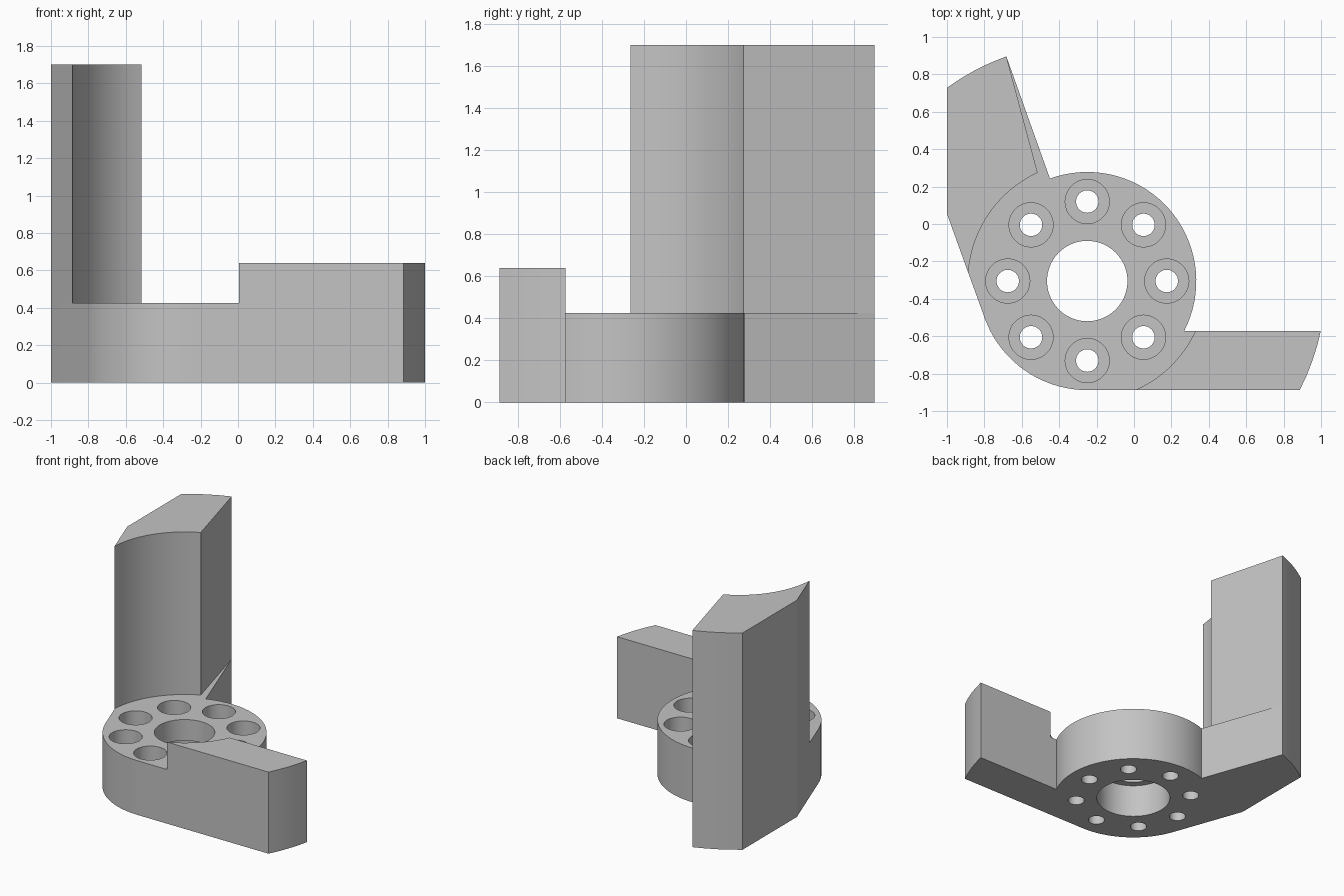
import bpy, bmesh
from math import cos, sin, pi, radians, degrees, atan2, sqrt

old = bpy.data.objects.get("Cube")
if old:
    bpy.data.objects.remove(old, do_unlink=True)

# Main dimensions
CX, CY = -0.25, -0.305            # hub axis
HUB_R, INNER_R, OUTER_R = 0.583, 0.637, 1.277
BASE_H, PAD_H, WALL_H = 0.425, 0.64, 1.70
ARM_Y, LEFT_X = -0.572, -1.0      # arm back face, trimmed left side

grey = bpy.data.materials.new("plain grey")
grey.use_nodes = True
colour = (0.55, 0.55, 0.55, 1)
grey.diffuse_color = colour
grey.node_tree.nodes["Principled BSDF"].inputs["Base Color"].default_value = colour


def arc(r, a0, a1):
    """Points on a circle about the hub axis, angles in degrees."""
    n = max(3, round(abs(a1 - a0) / 4))
    angles = [radians(a0 + (a1 - a0) * i / n) for i in range(n + 1)]
    return [(CX + r * cos(a), CY + r * sin(a)) for a in angles]


def finish(name, bm):
    bmesh.ops.recalc_face_normals(bm, faces=bm.faces)
    mesh = bpy.data.meshes.new(name)
    bm.to_mesh(mesh)
    bm.free()
    mesh.materials.append(grey)
    obj = bpy.data.objects.new(name, mesh)
    bpy.context.collection.objects.link(obj)
    return obj


def prism(name, outline, z0, z1):
    bm = bmesh.new()
    face = bm.faces.new([bm.verts.new((x, y, z0)) for x, y in outline])
    top = bmesh.ops.extrude_face_region(bm, geom=[face])["geom"]
    bmesh.ops.translate(bm, vec=(0, 0, z1 - z0),
                        verts=[v for v in top if isinstance(v, bmesh.types.BMVert)])
    return finish(name, bm)


def stepped_plug(bm, x, y, profile, sides=48):
    """Closed round solid through (radius, height) rings."""
    rings = [[bm.verts.new((x + r * cos(2 * pi * i / sides),
                            y + r * sin(2 * pi * i / sides), z))
              for i in range(sides)] for r, z in profile]
    for low, high in zip(rings, rings[1:]):
        for i in range(sides):
            j = (i + 1) % sides
            bm.faces.new((low[i], low[j], high[j], high[i]))
    bm.faces.new(rings[0])
    bm.faces.new(rings[-1])


# Angles where the outlines meet
back_a = degrees(atan2(ARM_Y - CY, sqrt(HUB_R**2 - (ARM_Y - CY)**2)))
pad_back_a = degrees(atan2(ARM_Y - CY, sqrt(INNER_R**2 - (ARM_Y - CY)**2)))
tip_back_a = degrees(atan2(ARM_Y - CY, sqrt(OUTER_R**2 - (ARM_Y - CY)**2)))
tip_front_a = degrees(atan2(-HUB_R, sqrt(OUTER_R**2 - HUB_R**2)))
pad_front_a = degrees(atan2(-HUB_R, sqrt(INNER_R**2 - HUB_R**2)))
wall_tip_a = 109.8
wall_trim_a = degrees(atan2(sqrt(OUTER_R**2 - (LEFT_X - CX)**2), LEFT_X - CX))
left_corner = (LEFT_X, 0.055)

right_tip = arc(OUTER_R, tip_front_a, tip_back_a)
wall_tip = arc(OUTER_R, wall_tip_a, wall_trim_a)

# Base: hub with both arms
base = prism("base", arc(HUB_R, back_a, 110) + wall_tip + [left_corner]
             + arc(HUB_R, 200, 270) + right_tip, 0, BASE_H)

# Low raised pad and tall wall
pad = prism("raised_pad", right_tip + arc(INNER_R, pad_back_a, pad_front_a), BASE_H, PAD_H)
wall = prism("tall_wall", wall_tip + [left_corner] + arc(INNER_R, 176.2, 114.6),
             BASE_H, WALL_H)

# Centre bore, wider underneath, and eight counterbored bolt holes
bm = bmesh.new()
stepped_plug(bm, CX, CY, [(0.27, -0.1), (0.27, 0.26), (0.215, 0.26), (0.215, 0.5)], 72)
for k in range(8):
    a = k * pi / 4
    stepped_plug(bm, CX + 0.425 * cos(a), CY + 0.425 * sin(a),
                 [(0.06, -0.1), (0.06, 0.2), (0.118, 0.2), (0.118, 0.5)])
cutter = finish("hole_cutter", bm)
cutter.hide_render = True

cut = base.modifiers.new("holes", "BOOLEAN")
cut.operation = "DIFFERENCE"
cut.solver = "EXACT"
cut.object = cutter
bpy.context.view_layer.objects.active = base
bpy.ops.object.modifier_apply(modifier=cut.name)
bpy.data.objects.remove(cutter, do_unlink=True)

# Smooth curved sides, sharp edges
bpy.ops.object.select_all(action="DESELECT")
for obj in (base, pad, wall):
    obj.select_set(True)
bpy.ops.object.shade_smooth_by_angle(angle=radians(15))
